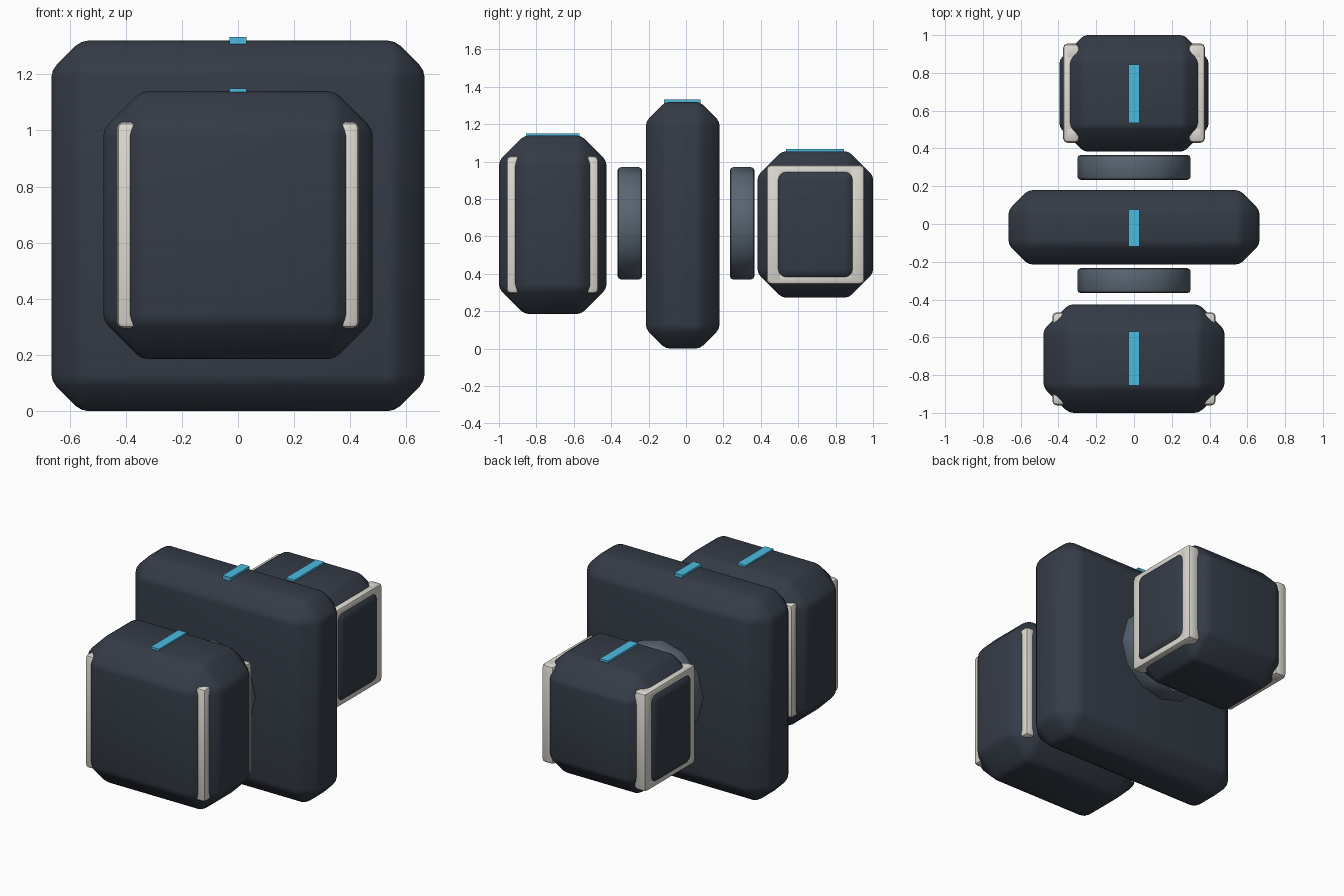
import bpy, bmesh, math
from mathutils import Matrix, Vector

if "Cube" in bpy.data.objects:
    bpy.data.objects.remove(bpy.data.objects["Cube"])


def material(name, rgb):
    m = bpy.data.materials.new(name)
    m.diffuse_color = (*rgb, 1)
    m.use_nodes = True
    m.node_tree.nodes["Principled BSDF"].inputs["Base Color"].default_value = m.diffuse_color
    return m


NAVY = material("navy", (0.035, 0.044, 0.062))
SLATE = material("slate", (0.10, 0.13, 0.165))
IVORY = material("ivory", (0.72, 0.70, 0.64))
CYAN = material("cyan", (0.07, 0.50, 0.75))


def finish(bm, name, mat, angle=30):
    mesh = bpy.data.meshes.new(name)
    bmesh.ops.recalc_face_normals(bm, faces=bm.faces)
    bm.to_mesh(mesh)
    bm.free()
    mesh.materials.append(mat)
    ob = bpy.data.objects.new(name, mesh)
    bpy.context.collection.objects.link(ob)
    bpy.ops.object.select_all(action='DESELECT')
    ob.select_set(True)
    bpy.context.view_layer.objects.active = ob
    bpy.ops.object.shade_smooth_by_angle(angle=math.radians(angle))
    return ob


def block(name, x, y, z, mat, bevels=()):
    """Box from (min, max) ranges; each bevel is (width, segments)."""
    bm = bmesh.new()
    lo, hi = Vector((x[0], y[0], z[0])), Vector((x[1], y[1], z[1]))
    bmesh.ops.create_cube(bm, size=1, matrix=Matrix.Translation((lo + hi) / 2)
                          @ Matrix.Diagonal((*(hi - lo), 1)))
    for width, segments in bevels:
        bmesh.ops.bevel(bm, geom=bm.edges[:], offset=width, offset_type='OFFSET',
                        segments=segments, profile=0.5, affect='EDGES', clamp_overlap=True)
    return finish(bm, name, mat)


# Three chamfered, softly rounded bodies
block("front_block", (-.48, .48), (-1.0, -.425), (.185, 1.14), NAVY, [(.135, 1), (.025, 2)])
block("middle_slab", (-.665, .665), (-.215, .18), (0, 1.32), NAVY, [(.105, 1), (.025, 2)])
block("back_block", (-.395, .395), (.383, 1.0), (.273, 1.055), NAVY, [(.13, 1), (.02, 2)])

# Twelve-sided connector discs floating in the gaps
for name, y in (("front_disc", -.30), ("back_disc", .30)):
    bm = bmesh.new()
    bmesh.ops.create_cone(bm, cap_ends=True, segments=12, radius1=.3, radius2=.3, depth=.132,
                          matrix=Matrix.Translation((0, y, .67)) @ Matrix.Rotation(math.pi / 2, 4, 'X'))
    rims = [e for e in bm.edges if abs(e.verts[0].co.y - e.verts[1].co.y) < .01]
    bmesh.ops.bevel(bm, geom=rims, offset=.018, segments=2, profile=.5, affect='EDGES')
    finish(bm, name, SLATE)

# Cyan markers on top of each body
for name, y, top in (("front_marker", (-.855, -.57), 1.15),
                     ("middle_marker", (-.118, .077), 1.333),
                     ("back_marker", (.535, .845), 1.068)):
    block(name, (-.03, .03), y, (top - .025, top), CYAN)

SOFT = [(.022, 2)]
for side, s in (("left", -1), ("right", 1)):
    # Corner strips of the front block
    for end, y in (("front", (-.96, -.88)), ("rear", (-.545, -.468))):
        block(f"front_block_{end}_strip_{side}", sorted((s * .35, s * .432)), y, (.295, 1.03), IVORY, SOFT)
    # Frame around each side panel of the back block
    xr = sorted((s * .29, s * .375))
    for end, y in (("front", (.43, .525)), ("rear", (.86, .955))):
        block(f"frame_{end}_post_{side}", xr, y, (.345, .982), IVORY, SOFT)
    for end, z in (("bottom", (.345, .41)), ("top", (.917, .982))):
        block(f"frame_{end}_rail_{side}", xr, (.44, .945), z, IVORY, [(.015, 2)])
